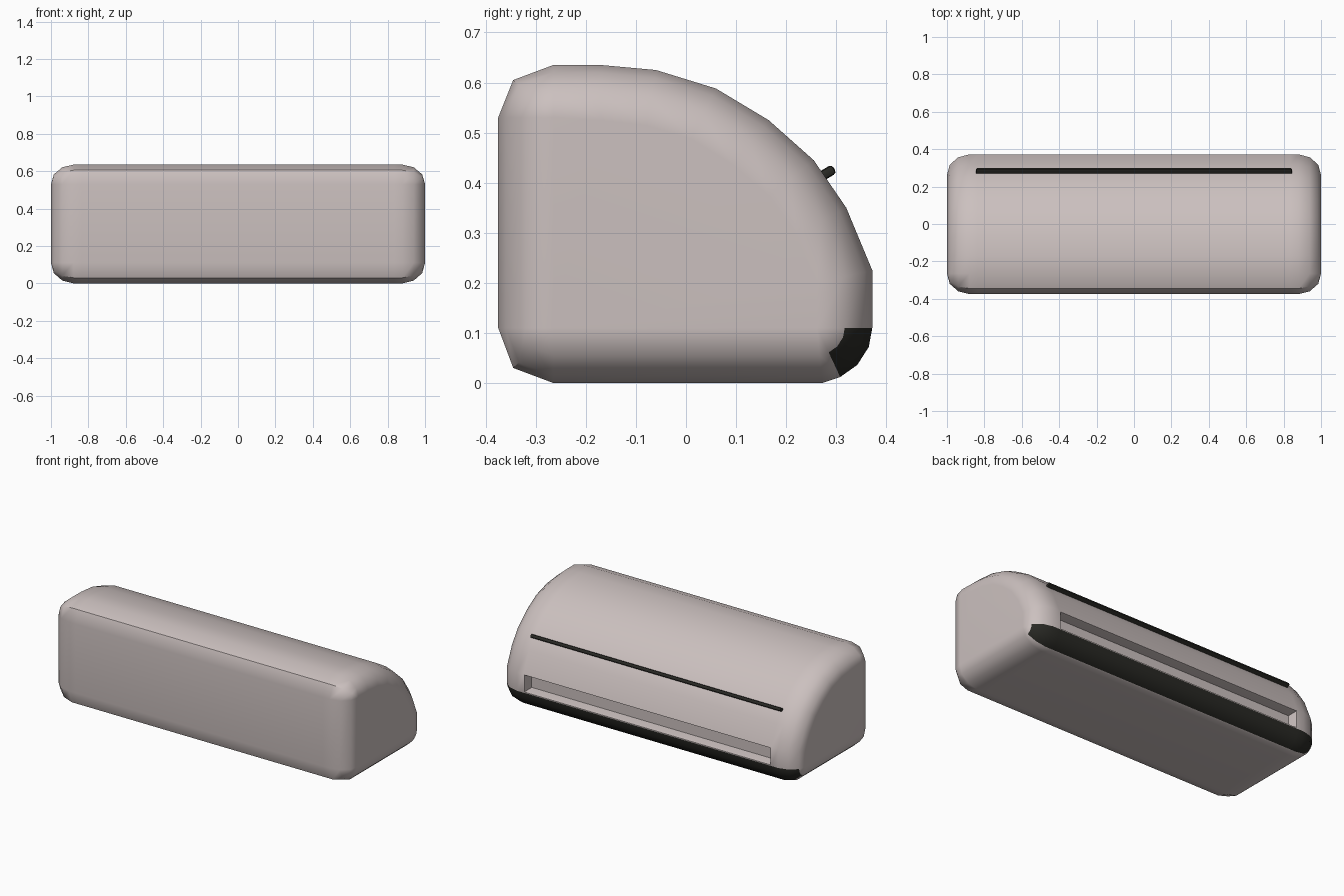
import bpy, bmesh, math

if "Cube" in bpy.data.objects:
    bpy.data.objects.remove(bpy.data.objects["Cube"])


def material(name, rgb):
    m = bpy.data.materials.new(name)
    m.diffuse_color = (*rgb, 1)
    m.use_nodes = True
    m.node_tree.nodes["Principled BSDF"].inputs["Base Color"].default_value = m.diffuse_color
    return m


def finish(bm, name, mats):
    me = bpy.data.meshes.new(name)
    bm.to_mesh(me)
    bm.free()
    ob = bpy.data.objects.new(name, me)
    bpy.context.collection.objects.link(ob)
    for m in mats:
        me.materials.append(m)
    bpy.ops.object.select_all(action='DESELECT')
    ob.select_set(True)
    bpy.context.view_layer.objects.active = ob
    bpy.ops.object.shade_smooth_by_angle(angle=math.radians(40))
    mod = ob.modifiers.new("Weighted", 'WEIGHTED_NORMAL')
    mod.keep_sharp = True
    return ob


shell = material("warm_grey", (0.60, 0.53, 0.52))
dark = material("charcoal", (0.022, 0.022, 0.018))

# side outline (y, z), clockwise from the back top corner
outline = [(-.375, .53), (-.345, .605), (-.265, .635), (-.17, .635), (-.06, .625),
           (.06, .588), (.165, .525), (.255, .445), (.32, .35), (.372, .225),
           (.372, .11), (.365, .072), (.342, .036), (.308, .012), (.272, 0),
           (-.265, 0), (-.345, .03), (-.375, .11)]
# matching inner outline that the rounded ends shrink to
core = [(-.265, .53)] * 3 + [(-.17, .525), (-.08, .515), (.01, .488), (.093, .436),
        (.165, .373), (.22, .295), (.262, .2)] + [(.262, .11)] * 5 + [(-.265, .11)] * 3

# body: rings along x, shrinking towards both ends
half = [(.835, 0), (.88, 0), (.94, .14), (.985, .5), (1, 1)]
stations = [(-x, t) for x, t in reversed(half)] + half
bm = bmesh.new()
rings = [[bm.verts.new((x, p[0] + (c[0] - p[0]) * t, p[1] + (c[1] - p[1]) * t))
          for p, c in zip(outline, core)] for x, t in stations]
n = len(outline)
slot = None
for i, (a, b) in enumerate(zip(rings, rings[1:])):
    for k in range(n):
        j = (k + 1) % n
        f = bm.faces.new((a[k], a[j], b[j], b[k]))
        # dark strip along the lower front rounding
        if 10 <= k <= 12 and max(stations[i][1], stations[i + 1][1]) <= .5:
            f.material_index = 1
        if k == 9 and i == len(half) - 1:
            slot = f
bm.faces.new(rings[0])
bm.faces.new(rings[-1])
bmesh.ops.recalc_face_normals(bm, faces=bm.faces)
# air outlet recess
bmesh.ops.inset_individual(bm, faces=[slot], thickness=.008, depth=0)
bmesh.ops.inset_individual(bm, faces=[slot], thickness=.005, depth=-.012)
bmesh.ops.inset_individual(bm, faces=[slot], thickness=.008, depth=-.045)
bmesh.ops.remove_doubles(bm, verts=bm.verts, dist=.0005)
bmesh.ops.recalc_face_normals(bm, faces=bm.faces)
finish(bm, "body", [shell, dark])

# thin trim strip standing out of the curved front
bm = bmesh.new()
bmesh.ops.create_cube(bm, size=1)
for v in bm.verts:
    v.co.x *= 1.69
    v.co.y *= .07
    v.co.z *= .02
bmesh.ops.bevel(bm, geom=bm.edges[:], offset=.007, segments=2, profile=.5, affect='EDGES')
trim = finish(bm, "trim_strip", [dark])
trim.rotation_euler.x = math.radians(31)
trim.location = (0, .266, .41)
